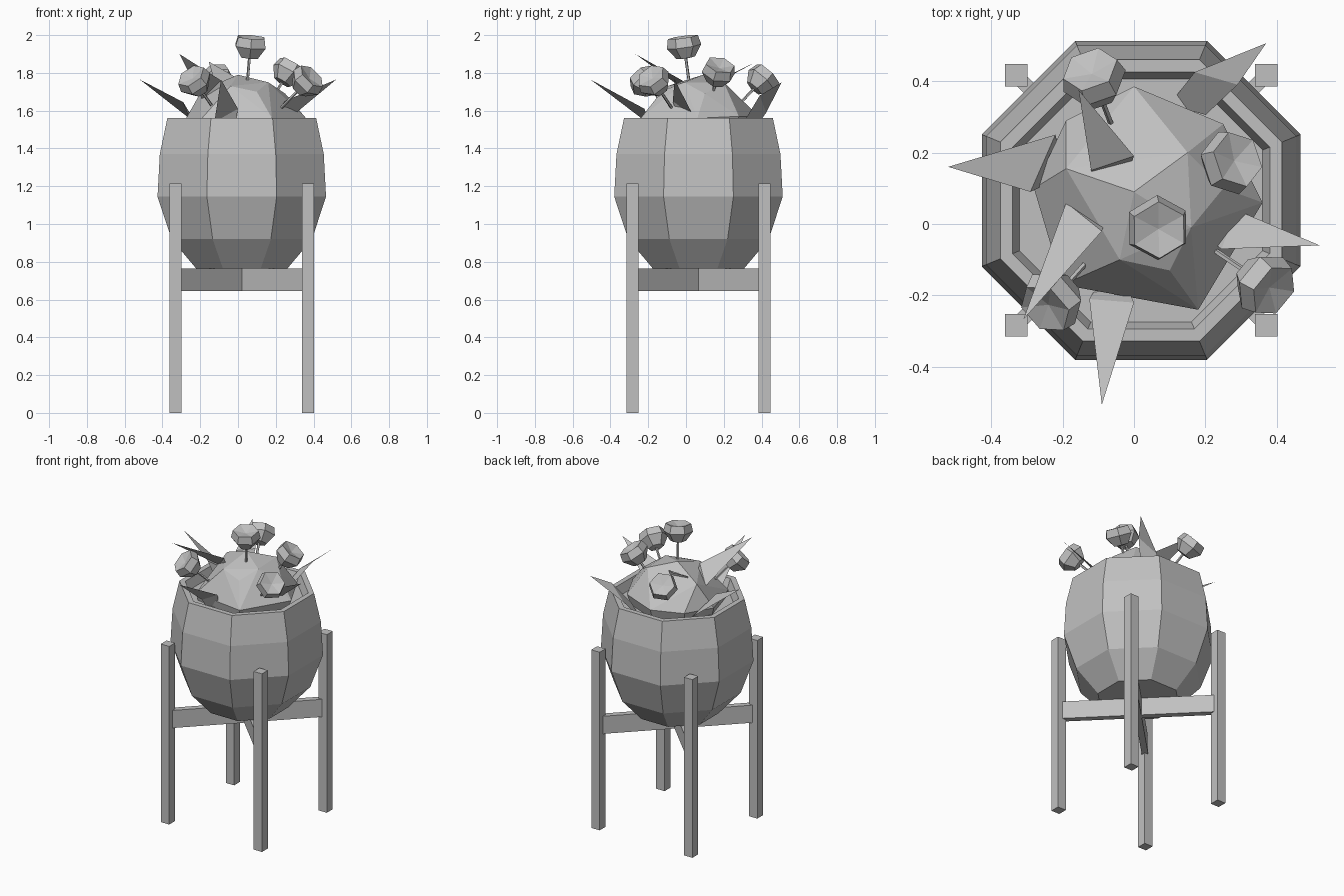
import bpy, bmesh, math
from mathutils import Vector

cube = bpy.data.objects.get("Cube")
if cube:
    bpy.data.objects.remove(cube, do_unlink=True)

CX, CY = 0.02, 0.066          # axis of pot and stand
AXIS = Vector((CX, CY, 0))

GREY = (0.53, 0.53, 0.53, 1)
grey = bpy.data.materials.new("plain grey")
grey.use_nodes = True
grey.diffuse_color = GREY
grey.node_tree.nodes["Principled BSDF"].inputs["Base Color"].default_value = GREY


def finish(name, bm):
    bmesh.ops.recalc_face_normals(bm, faces=bm.faces[:])
    mesh = bpy.data.meshes.new(name)
    bm.to_mesh(mesh)
    bm.free()
    mesh.materials.append(grey)
    obj = bpy.data.objects.new(name, mesh)
    bpy.context.collection.objects.link(obj)
    return obj


def lathe(bm, profile, sides, turn=0.0):
    """Rings from (radius, z) pairs; a zero radius closes to a point."""
    rings = []
    for r, z in profile:
        count = sides if r else 1
        angles = [turn + math.tau * i / sides for i in range(count)]
        rings.append([bm.verts.new((r * math.cos(a), r * math.sin(a), z)) for a in angles])
    for low, high in zip(rings, rings[1:]):
        for i in range(sides):
            j = (i + 1) % sides
            quad = [low[i % len(low)], low[j % len(low)], high[j % len(high)], high[i % len(high)]]
            bm.faces.new(list(dict.fromkeys(quad)))


def box(name, size, location, angle=0):
    bm = bmesh.new()
    bmesh.ops.create_cube(bm, size=1)
    bmesh.ops.scale(bm, vec=size, verts=bm.verts)
    obj = finish(name, bm)
    obj.location = location
    obj.rotation_euler.z = angle


# Eight-sided pot with rim, inner wall and soil; widths are to the flats
pot_profile = [(0, 0.765), (0.242, 0.765), (0.372, 0.92), (0.446, 1.145), (0.434, 1.37),
               (0.394, 1.56), (0.36, 1.56), (0.34, 1.5), (0, 1.5)]
bm = bmesh.new()
to_corner = 1 / math.cos(math.pi / 8)
lathe(bm, [(r * to_corner, z) for r, z in pot_profile], 8, math.pi / 8)
finish("pot", bm).location = AXIS

# Stand: four square legs and two crossed rails
for sx, left_right in ((-1, "right"), (1, "left")):
    for sy, front_back in ((-1, "front"), (1, "back")):
        box(f"leg_{front_back}_{left_right}", (0.063, 0.063, 1.215),
            (CX + sx * 0.35, CY + sy * 0.35, 0.6075))
for n, angle in enumerate((math.pi / 4, -math.pi / 4)):
    box(f"cross_rail_{n + 1}", (0.94, 0.04, 0.12), (CX, CY, 0.705), angle)

# Faceted foliage mound
mound = [(0, .09, 1.79), (-.19, .155, 1.71), (.15, .2, 1.75), (.16, -.01, 1.75),
         (-.04, -.1, 1.73), (.1, -.13, 1.7), (0, .385, 1.57), (.18, -.24, 1.56),
         (-.28, .1, 1.55), (.36, .06, 1.56), (.25, .28, 1.57), (-.19, .29, 1.56),
         (-.2, -.17, 1.55), (.25, .1, 1.69)]
bm = bmesh.new()
for p in mound:
    bm.verts.new(p)
    if p[2] < 1.6:
        bm.verts.new((p[0] * 0.9, p[1] * 0.9, 1.46))
bmesh.ops.convex_hull(bm, input=bm.verts[:])
finish("foliage_mound", bm)


# Pointed bent leaves: tip, two corners of the bend, and the root
def leaf(name, tip, bend_a, bend_b, root, width):
    tip, a, b, root = map(Vector, (tip, bend_a, bend_b, root))
    side = (b - a).normalized() * width / 2
    bm = bmesh.new()
    t, va, vb, ra, rb = [bm.verts.new(p) for p in (tip, a, b, root - side, root + side)]
    bm.faces.new((t, va, vb))
    bm.faces.new((va, ra, rb, vb))
    finish(name, bm)


leaf("leaf_right", (-.52, .16, 1.765), (-.29, .09, 1.645), (-.22, .25, 1.53), (-.22, .15, 1.47), .09)
leaf("leaf_back_left", (.37, .506, 1.75), (.17, .425, 1.59), (.29, .39, 1.68), (.15, .32, 1.5), .13)
leaf("leaf_back", (-.155, .375, 1.86), (-.12, .15, 1.74), (0, .19, 1.77), (-.06, .12, 1.6), .08)
leaf("leaf_front_right", (-.31, -.268, 1.9), (-.19, .06, 1.66), (-.09, -.02, 1.76), (-.1, .04, 1.6), .08)
leaf("leaf_left", (.52, -.06, 1.765), (.285, .04, 1.57), (.245, -.07, 1.65), (.2, 0, 1.5), .08)
leaf("leaf_front", (-.09, -.506, 1.765), (-.125, -.21, 1.54), (0, -.22, 1.61), (-.06, -.17, 1.47), .09)

# Cup-shaped blossoms on thin stems fanning out from the soil
stem_root = Vector((CX, CY, 1.4))
blossom = [(0, -0.065), (0.05, -0.06), (0.092, 0), (0.08, 0.05), (0, 0.03)]
centres = [(.066, -.01, 1.94), (-.11, .4, 1.76), (.265, .17, 1.8), (.36, -.165, 1.75), (-.225, -.21, 1.75)]
for n, centre in enumerate(map(Vector, centres)):
    direction = centre - stem_root
    turn = direction.to_track_quat("Z", "Y").to_euler()
    bm = bmesh.new()
    lathe(bm, blossom, 6, n)
    flower = finish(f"blossom_{n + 1}", bm)
    bm = bmesh.new()
    lathe(bm, [(0, -direction.length), (0.008, -direction.length), (0.008, -0.05), (0, -0.05)], 5)
    stem = finish(f"stem_{n + 1}", bm)
    for obj in (flower, stem):
        obj.location = centre
        obj.rotation_euler = turn
